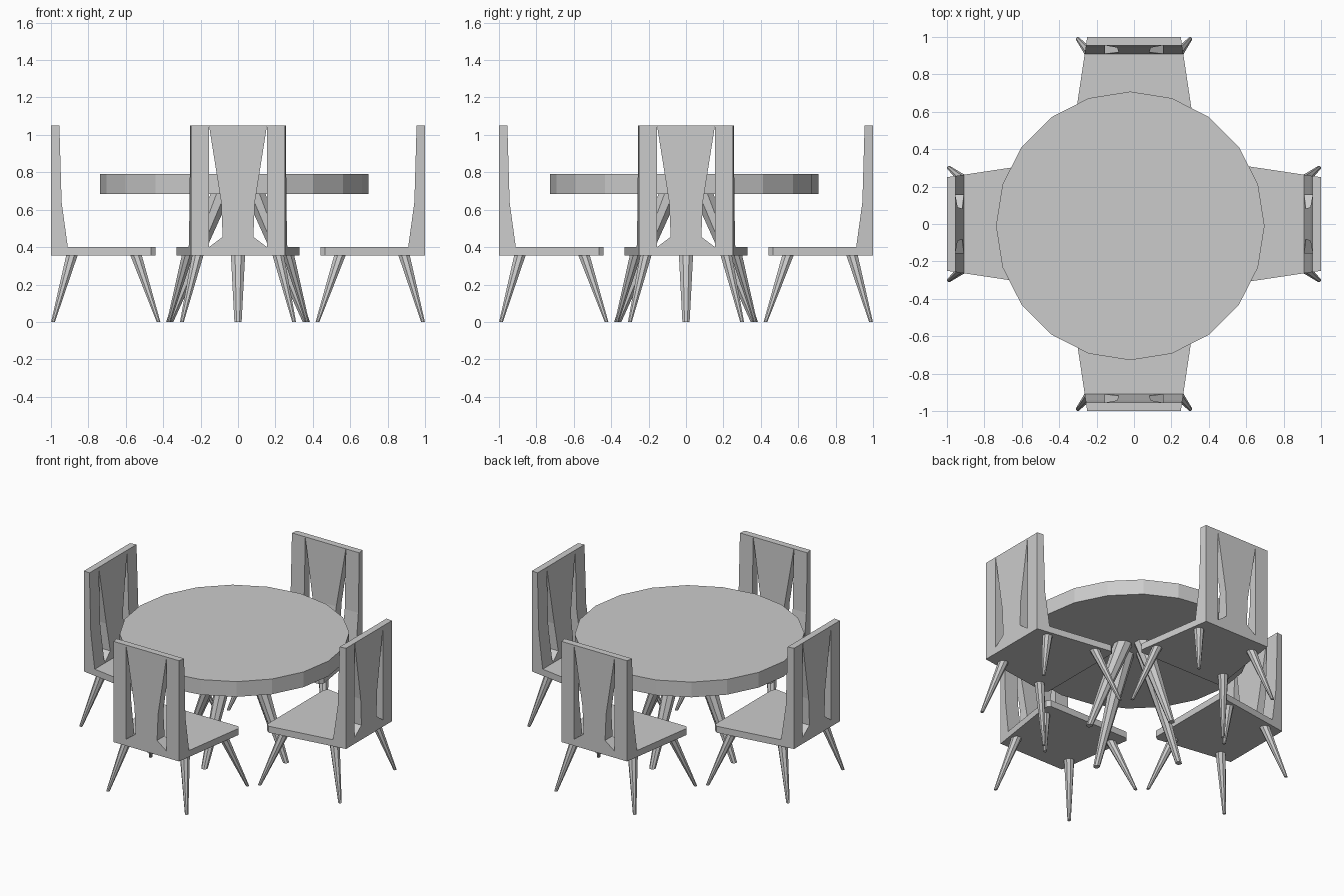
import bpy, bmesh
from math import sin, cos, pi
from mathutils import Matrix

if "Cube" in bpy.data.objects:
    bpy.data.objects.remove(bpy.data.objects["Cube"])


def loft(name, rings, turn=0.0):
    """Closed solid through a stack of rings, turned about z."""
    bm = bmesh.new()
    rows = [[bm.verts.new(p) for p in ring] for ring in rings]
    n = len(rows[0])
    for a, b in zip(rows, rows[1:]):
        for i in range(n):
            j = (i + 1) % n
            bm.faces.new((a[i], a[j], b[j], b[i]))
    bm.faces.new(rows[0][::-1])
    bm.faces.new(rows[-1])
    bmesh.ops.recalc_face_normals(bm, faces=bm.faces)
    me = bpy.data.meshes.new(name)
    bm.to_mesh(me)
    bm.free()
    ob = bpy.data.objects.new(name, me)
    ob.matrix_world = Matrix.Rotation(turn, 4, 'Z')
    bpy.context.collection.objects.link(ob)
    return ob


def circle(x, y, z, r, n, phase=0.0):
    return [(x + r * cos(2 * pi * i / n + phase),
             y + r * sin(2 * pi * i / n + phase), z) for i in range(n)]


def leg(name, foot, top, z_top, r_foot, r_top, turn):
    loft(name, [circle(*foot, 0, r_foot, 8, pi / 8),
                circle(*top, z_top, r_top, 8, pi / 8)], turn)


# Levels of the backrest: height -> y of its inner face
inner_y = {0.40: -0.91, 0.455: -0.918, 0.64: -0.943, 1.05: -0.955}


def back_ring(x0, x1, z, flare0=0.0, flare1=0.0):
    y = inner_y[z]
    k = (y + 1.0) * 0.15          # sides follow the tapering seat
    return [(x0, -1.0, z), (x1, -1.0, z),
            (x1 + k * flare1, y, z), (x0 + k * flare0, y, z)]


def chair(turn):
    # Seat: trapezoid with clipped front corners
    plan = [(-0.25, -1.0), (0.25, -1.0), (0.33, -0.465), (0.31, -0.44),
            (-0.31, -0.44), (-0.33, -0.465)]
    loft("seat", [[(x, y, z) for x, y in plan] for z in (0.355, 0.40)], turn)

    # Backrest: hourglass centre panel between two side panels
    widths = {0.40: 0.155, 0.455: 0.082, 0.64: 0.09, 1.05: 0.155}
    loft("back_centre_panel",
         [back_ring(-w, w, z) for z, w in widths.items()], turn)
    for s in (-1, 1):
        loft("back_side_panel",
             [back_ring(s * 0.155, s * 0.25, z, 0, s)
              for z in (0.40, 0.64, 1.05)], turn)

        # Splayed tapered legs
        leg("back_leg", (s * 0.30, -0.989), (s * 0.215, -0.888),
            0.356, 0.011, 0.033, turn)
        leg("front_leg", (s * 0.37, -0.425), (s * 0.27, -0.545),
            0.356, 0.011, 0.033, turn)


for q in range(4):
    chair(q * pi / 2)
    # Table leg leaning in under the top
    leg("table_leg", (0, -0.365), (0, -0.09), 0.69, 0.021, 0.06, q * pi / 2)

# Table top with twenty sides
loft("table_top", [circle(-0.02, -0.01, z, 0.718, 20) for z in (0.685, 0.79)])
